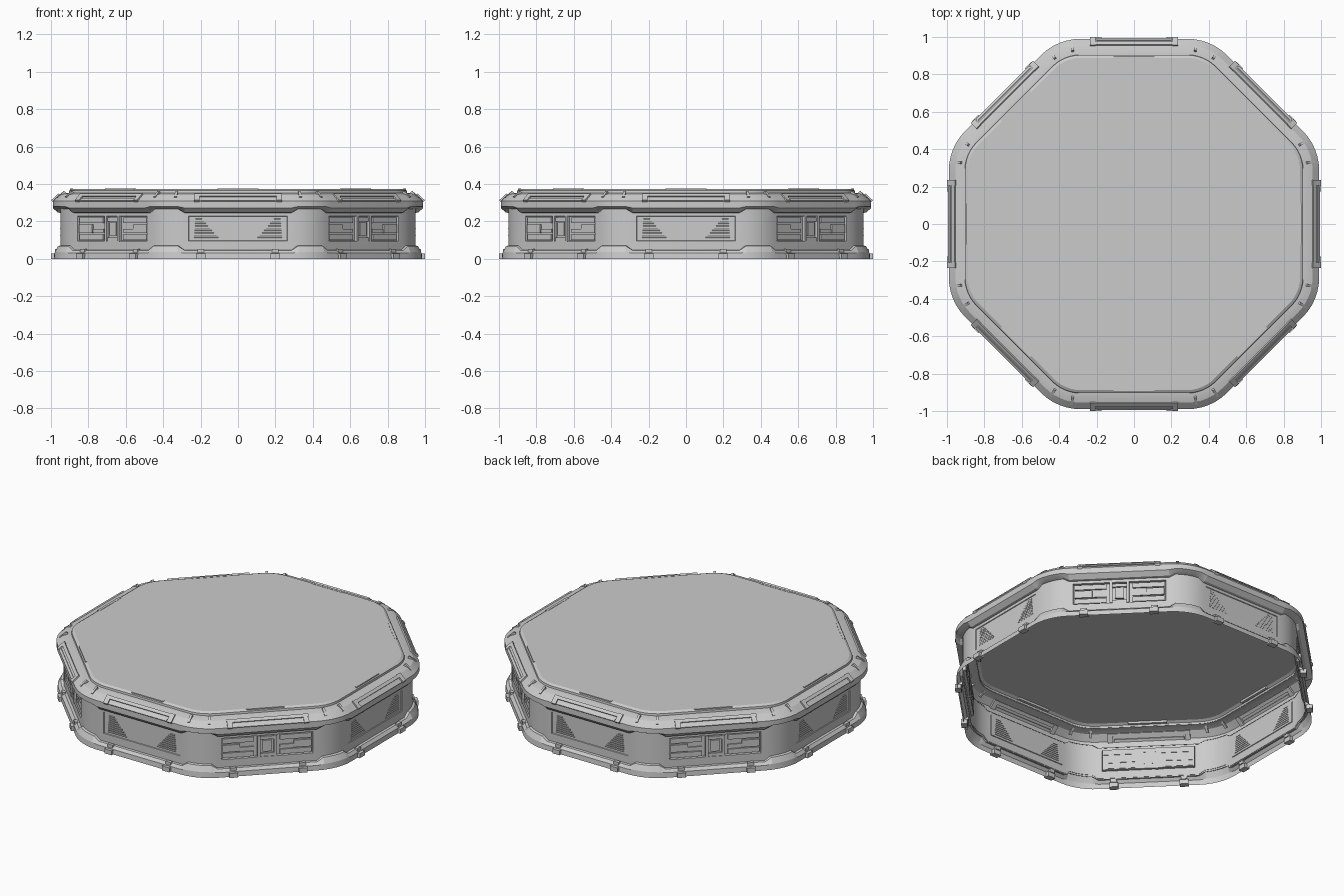
import bpy, bmesh
from math import radians, cos, sin
from mathutils import Matrix, Vector

if "Cube" in bpy.data.objects:
    bpy.data.objects.remove(bpy.data.objects["Cube"])

SEG = 6          # segments per rounded corner
CORE = 0.69      # apothem of the octagon holding the corner centres
EVERY, CARDINAL, DIAGONAL = range(8), range(0, 8, 2), range(1, 8, 2)


def ring(bm, a, z_side, z_corner):
    """Rounded octagon loop; corners may sit at another height than sides."""
    verts = []
    for k in EVERY:
        mid = radians(45 * k + 22.5)
        c = Vector((cos(mid), sin(mid))) * CORE / cos(radians(22.5))
        for i in range(SEG + 1):
            t = radians(45 * k + 45 * i / SEG)
            z = z_side if i in (0, SEG) else z_corner
            verts.append(bm.verts.new((c.x + (a - CORE) * cos(t), c.y + (a - CORE) * sin(t), z)))
    return verts


def loft(bm, profile, cap=False):
    """Bridge rings from bottom to top, returning the faces of each band."""
    rings = [ring(bm, *p) for p in profile]
    bands = []
    for lo, hi in zip(rings, rings[1:]):
        n = len(lo)
        bands.append([bm.faces.new((lo[i], lo[(i + 1) % n], hi[(i + 1) % n], hi[i])) for i in range(n)])
    if cap:
        bm.faces.new(rings[-1])
    return bands


def finish(bm, name):
    bm.normal_update()
    me = bpy.data.meshes.new(name)
    bm.to_mesh(me)
    bm.free()
    ob = bpy.data.objects.new(name, me)
    bpy.context.collection.objects.link(ob)
    return ob


def boxes(name, sides, items):
    """items: (u, apothem, z, width, depth, height, tilt) repeated on sides."""
    bm = bmesh.new()
    for k in sides:
        for u, a, z, w, d, h, tilt in items:
            m = (Matrix.Rotation(radians(45 * k), 4, 'Z') @ Matrix.Translation((a, u, z))
                 @ Matrix.Rotation(radians(tilt), 4, 'Y') @ Matrix.Diagonal((d, w, h, 1)))
            bmesh.ops.create_cube(bm, size=1, matrix=m)
    return finish(bm, name)


def both(*items):
    return [(s * i[0], *i[1:]) for i in items for s in (-1, 1)]


# base skirt, raised at the corners
bm = bmesh.new()
loft(bm, [(0.985, 0, 0), (0.982, 0.03, 0.035), (0.965, 0.045, 0.068), (0.948, 0.047, 0.072)])
finish(bm, "base_skirt")

# wall with a recessed panel on every side
bm = bmesh.new()
bands = loft(bm, [(0.95, 0.04, 0.06), (0.95, 0.073, 0.073), (0.95, 0.25, 0.27)])
bm.normal_update()
for k in EVERY:
    f = bands[1][k * (SEG + 1) + SEG]
    depth = -0.004 if (k + 1) % 2 == 0 else -0.014
    bmesh.ops.inset_individual(bm, faces=[f], thickness=0.022, use_even_offset=True)
    bmesh.ops.inset_individual(bm, faces=[f], thickness=0.002, depth=depth, use_even_offset=True)
finish(bm, "wall")

# overhanging rim, lip dropping lower along the sides
bm = bmesh.new()
loft(bm, [(0.948, 0.245, 0.265), (0.965, 0.248, 0.268), (0.99, 0.272, 0.28), (0.99, 0.31, 0.31),
          (0.955, 0.342, 0.342), (0.925, 0.35, 0.35), (0.903, 0.352, 0.352)])
finish(bm, "rim")

# top deck plate
bm = bmesh.new()
loft(bm, [(0.905, 0.35, 0.35), (0.903, 0.364, 0.364), (0.888, 0.373, 0.373)], cap=True)
finish(bm, "top_deck")
boxes("deck_edge_tabs", EVERY, [(0, 0.889, 0.367, 0.22, 0.016, 0.015, 0)])

# rim rails with end brackets
boxes("rim_rails", EVERY, [(0, 0.962, 0.336, 0.46, 0.02, 0.016, 42), (0, 0.984, 0.312, 0.40, 0.016, 0.014, 42)]
      + both((0.22, 0.972, 0.324, 0.03, 0.055, 0.02, 42)))

# base clips
boxes("base_clips", EVERY, both((0.2, 0.982, 0.014, 0.05, 0.036, 0.028, 0), (0.2, 0.968, 0.04, 0.035, 0.02, 0.024, 0)))

# radial ribs on the rim corners
bm = bmesh.new()
for k in EVERY:
    mid = radians(45 * k + 22.5)
    c = Vector((cos(mid), sin(mid), 0)) * CORE / cos(radians(22.5))
    for t in (45 * k + 10, 45 * k + 35):
        m = (Matrix.Translation(c) @ Matrix.Rotation(radians(t), 4, 'Z')
             @ Matrix.Translation((0.258, 0, 0.342)) @ Matrix.Rotation(radians(38), 4, 'Y')
             @ Matrix.Diagonal((0.05, 0.014, 0.014, 1)))
        bmesh.ops.create_cube(bm, size=1, matrix=m)
finish(bm, "rim_ribs")

# latch hardware on the diagonal sides
boxes("latch_panels", DIAGONAL, both(
    (0.165, 0.939, 0.206, 0.18, 0.012, 0.03, 0),
    (0.165, 0.939, 0.116, 0.18, 0.012, 0.03, 0),
    (0.205, 0.941, 0.160, 0.10, 0.014, 0.045, 0),
    (0.115, 0.938, 0.150, 0.08, 0.010, 0.02, 0),
    (0.048, 0.944, 0.160, 0.016, 0.022, 0.135, 0))
    + [(0, 0.941, 0.160, 0.05, 0.014, 0.07, 0), (0, 0.941, 0.21, 0.08, 0.012, 0.02, 0),
       (0, 0.941, 0.105, 0.08, 0.012, 0.02, 0)])

# vent louvres, two triangular stacks on each straight side
slats = [(0.17 + 0.005 * i, 0.947, 0.112 + 0.0125 * i, 0.13 - 0.012 * i, 0.005, 0.006, 25) for i in range(9)]
boxes("vent_louvres", CARDINAL, both(*slats))

bpy.ops.object.select_all(action='SELECT')
bpy.context.view_layer.objects.active = bpy.data.objects["rim"]
bpy.ops.object.shade_smooth_by_angle(angle=radians(20))
